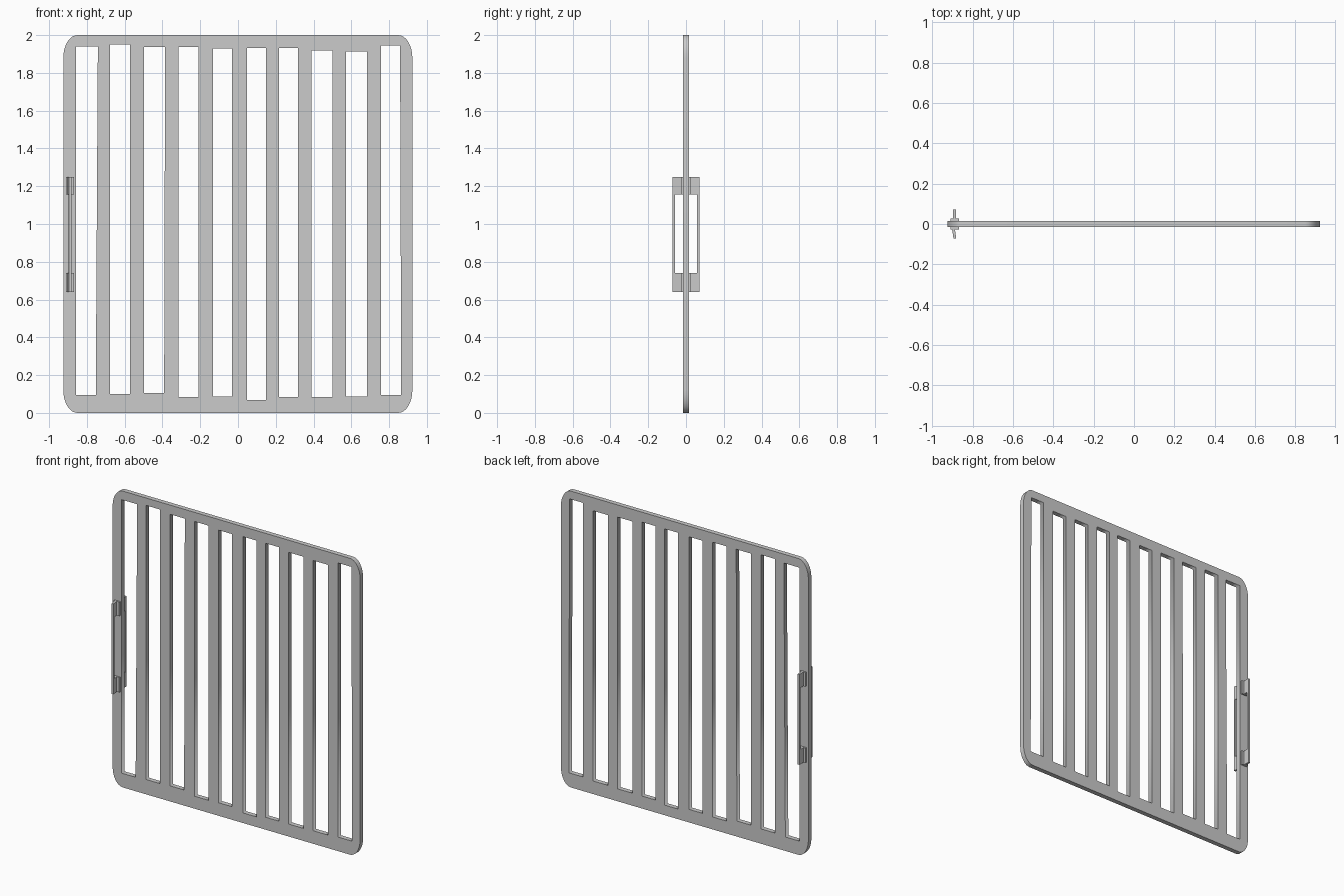
import bpy, math

if "Cube" in bpy.data.objects:
    bpy.data.objects.remove(bpy.data.objects["Cube"])

# Frame outline: rectangle with rounded corners (taller than wide)
X0, X1, H, T = -0.925, 0.923, 2.0, 0.016
RX, RZ, SEG = 0.075, 0.12, 8


def outline():
    pts = []
    for i, (cx, cz) in enumerate([(X1 - RX, H - RZ), (X0 + RX, H - RZ),
                                  (X0 + RX, RZ), (X1 - RX, RZ)]):
        for k in range(SEG + 1):
            a = math.pi / 2 * (i + k / SEG)
            pts.append((cx + RX * math.cos(a), cz + RZ * math.sin(a)))
    return pts


# Openings: left x, right x at top, right x at bottom, bottom z, top z
OPENINGS = [
    (-0.857, -0.742, -0.753, 0.094, 1.940), (-0.677, -0.571, -0.571, 0.100, 1.950),
    (-0.497, -0.386, -0.391, 0.105, 1.938), (-0.314, -0.209, -0.209, 0.084, 1.938),
    (-0.133, -0.032, -0.032, 0.088, 1.928), (0.047, 0.148, 0.148, 0.068, 1.933),
    (0.217, 0.317, 0.317, 0.084, 1.933), (0.390, 0.501, 0.501, 0.084, 1.918),
    (0.573, 0.682, 0.682, 0.088, 1.912), (0.757, 0.858, 0.864, 0.095, 1.945),
]

# Barred panel: filled outline with holes, given thickness
curve = bpy.data.curves.new("barred_panel", 'CURVE')
curve.dimensions = '2D'
curve.fill_mode = 'BOTH'
curve.extrude = T
loops = [outline()]
for l, rt, rb, b, t in OPENINGS:
    loops.append([(l, b), (rb, b), (rt, t), (l, t)])
for loop in loops:
    sp = curve.splines.new('POLY')
    sp.points.add(len(loop) - 1)
    for p, (x, z) in zip(sp.points, loop):
        p.co = (x, z, 0, 1)
    sp.use_cyclic_u = True
panel = bpy.data.objects.new("barred_panel", curve)
bpy.context.collection.objects.link(panel)
panel.rotation_euler = (math.pi / 2, 0, 0)
bpy.context.view_layer.objects.active = panel
panel.select_set(True)
bpy.ops.object.convert(target='MESH')


def prism(name, plan, z0, z1):
    """Vertical prism from four plan points."""
    verts = [(x, y, z) for z in (z0, z1) for x, y in plan]
    n = len(plan)
    faces = [tuple(range(n))[::-1], tuple(range(n, 2 * n))]
    faces += [(i, (i + 1) % n, n + (i + 1) % n, n + i) for i in range(n)]
    me = bpy.data.meshes.new(name)
    me.from_pydata(verts, [], faces)
    ob = bpy.data.objects.new(name, me)
    bpy.context.collection.objects.link(ob)


def strip(side, x_in, x_out, y_in, y_out, w):
    """Plan of a thin blade from the panel outwards, on one side."""
    pts = [(x_in - w, side * y_in), (x_in + w, side * y_in),
           (x_out + w, side * y_out), (x_out - w, side * y_out)]
    return pts if side > 0 else pts[::-1]


# Pull handles: mounting plates, stems and grip bar on both faces
for label, side, xi, xo in (("front", -1, -0.896, -0.888), ("back", 1, -0.889, -0.889)):
    slope = (xo - xi) / 0.055
    for part, z0, z1 in (("lower", 0.64, 0.74), ("upper", 1.155, 1.25)):
        prism(f"{label}_{part}_plate", strip(side, -0.889, -0.889, T, 0.027, 0.021), z0, z1)
        prism(f"{label}_{part}_stem", strip(side, xi, xo, T, 0.071, 0.007), z0, z1)
    prism(f"{label}_grip", strip(side, xo - slope * 0.012, xo, 0.059, 0.071, 0.007), 0.74, 1.155)
